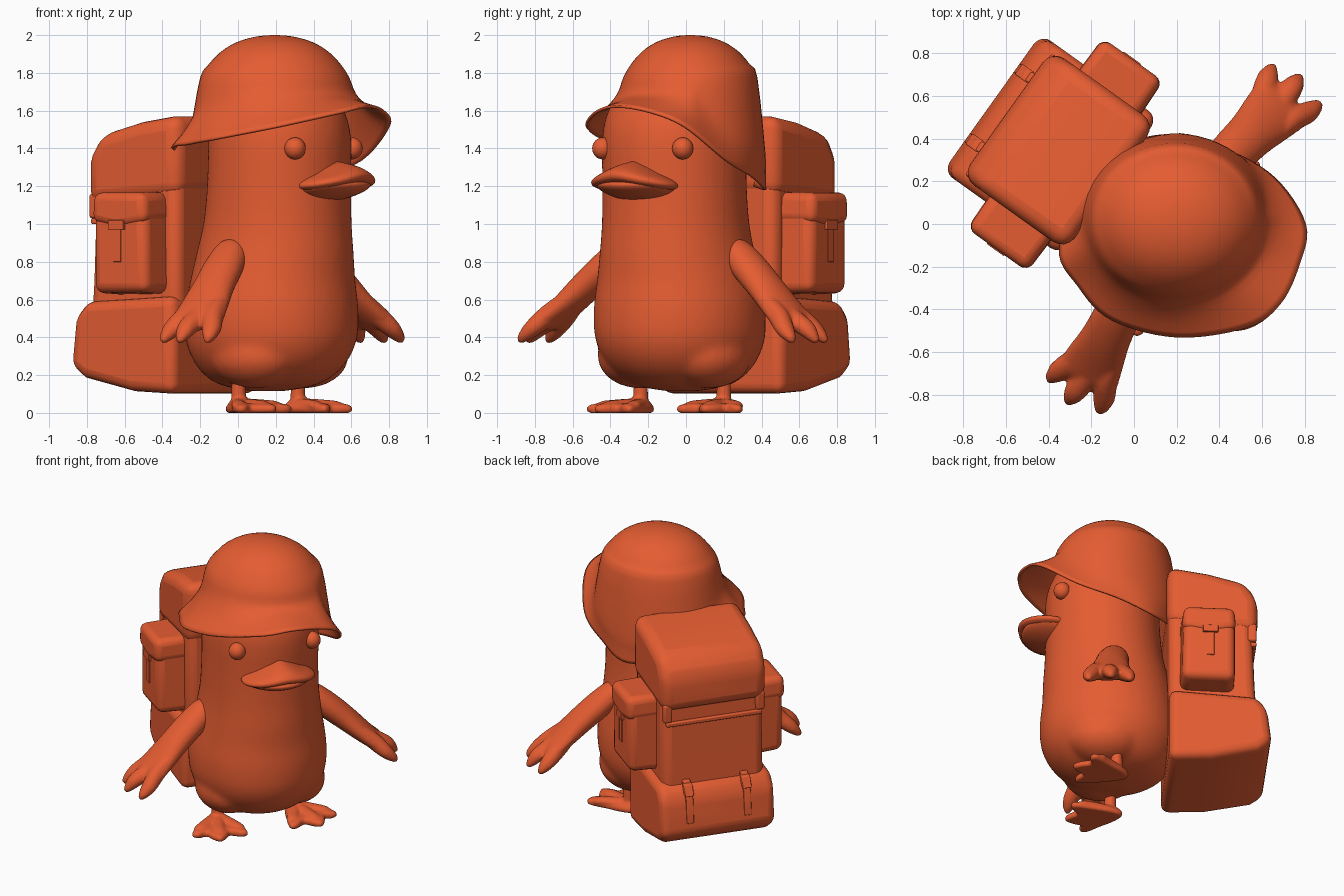
import bpy, bmesh, math
from mathutils import Vector, Matrix

if "Cube" in bpy.data.objects:
    bpy.data.objects.remove(bpy.data.objects["Cube"])

# The figure is built facing -y, then turned and shifted into place
PLACE = Matrix.Translation((0.16, -0.02, 0)) @ Matrix.Rotation(math.radians(54.5), 4, 'Z')
ORANGE = bpy.data.materials.new("orange")
ORANGE.diffuse_color = (0.78, 0.108, 0.031, 1)
ORANGE.use_nodes = True
ORANGE.node_tree.nodes["Principled BSDF"].inputs["Base Color"].default_value = ORANGE.diffuse_color


def finish(name, bm, bevel=0.0, smooth=40, fuse=0.0):
    bmesh.ops.recalc_face_normals(bm, faces=bm.faces)
    me = bpy.data.meshes.new(name)
    bm.to_mesh(me)
    bm.free()
    ob = bpy.data.objects.new(name, me)
    bpy.context.collection.objects.link(ob)
    me.materials.append(ORANGE)
    ob.matrix_world = PLACE
    if bevel:
        m = ob.modifiers.new("bevel", 'BEVEL')
        m.width, m.segments, m.limit_method = bevel, 4, 'ANGLE'
        m.angle_limit = math.radians(25)
    if fuse:
        # Melt overlapping pieces into one soft skin
        m = ob.modifiers.new("fuse", 'REMESH')
        m.mode, m.voxel_size, m.use_smooth_shade = 'VOXEL', fuse, True
        m = ob.modifiers.new("soften", 'SMOOTH')
        m.factor, m.iterations = 0.5, 5
        return ob
    bpy.ops.object.select_all(action='DESELECT')
    ob.select_set(True)
    bpy.context.view_layer.objects.active = ob
    bpy.ops.object.shade_smooth_by_angle(angle=math.radians(smooth))
    return ob


def skin(bm, rings, caps=True):
    """Bridge closed rings of points."""
    loops = [[bm.verts.new(p) for p in r] for r in rings]
    n = len(loops[0])
    for a, b in zip(loops, loops[1:]):
        for i in range(n):
            j = (i + 1) % n
            bm.faces.new((a[i], a[j], b[j], b[i]))
    if caps:
        bm.faces.new(loops[0][::-1])
        bm.faces.new(loops[-1])


def spline(pts, steps, closed=False):
    """Catmull-Rom through points of any dimension."""
    out, n = [], len(pts)
    for i in range(n if closed else n - 1):
        p = [pts[(i + k) % n] if closed else pts[min(max(i + k, 0), n - 1)] for k in (-1, 0, 1, 2)]
        for s in range(steps):
            t = s / steps
            out.append([0.5 * (2 * b + (c - a) * t + (2 * a - 5 * b + 4 * c - d) * t * t
                               + (3 * b - a - 3 * c + d) * t ** 3) for a, b, c, d in zip(*p)])
    if not closed:
        out.append(list(pts[-1]))
    return out


def tube(bm, knots, steps=4, n=20):
    """Oval tube through (x, y, z, half width, half thickness)."""
    d = (Vector(knots[-1][:3]) - Vector(knots[0][:3])).normalized()
    side = d.cross((0, 0, 1)).normalized()
    up = side.cross(d)
    skin(bm, [[Vector(p[:3]) + side * p[3] * math.cos(a) + up * p[4] * math.sin(a)
               for a in (math.tau * i / n for i in range(n))] for p in spline(knots, steps)])


def ball(bm, centre, size, blunt=1.0):
    verts = bmesh.ops.create_uvsphere(bm, u_segments=32, v_segments=16, radius=1)['verts']
    for v in verts:
        r = max(math.hypot(v.co.x, v.co.y), 1e-6)
        k = r ** (blunt - 1) if r > 1e-4 else 0
        v.co = (centre[0] + v.co.x * k * size[0], centre[1] + v.co.y * k * size[1], centre[2] + v.co.z * size[2])
    return verts


def block(name, profile, x0, x1, bevel, taper=1.0):
    """Side profile of (y, z) pulled from x0 to x1, the outer end scaled by taper."""
    bm = bmesh.new()
    cy = sum(p[0] for p in profile) / len(profile)
    cz = sum(p[1] for p in profile) / len(profile)
    skin(bm, [[(x, cy + (y - cy) * k, cz + (z - cz) * k) for y, z in profile]
              for x, k in ((x0, 1), (x1, taper))])
    return finish(name, bm, bevel)


def box(y0, y1, z0, z1):
    return [(y0, z0), (y1, z0), (y1, z1), (y0, z1)]


# Body and head with hips: z, y centre, half width, half depth
bm = bmesh.new()
body = [(.115, 0, .08, .08), (.14, 0, .22, .23), (.19, -.005, .32, .335), (.28, -.015, .40, .415),
        (.4, -.02, .445, .46), (.55, -.025, .45, .46), (.7, -.03, .43, .44), (.85, -.045, .405, .42),
        (1.0, -.06, .388, .395), (1.2, -.07, .383, .38), (1.45, -.075, .383, .375),
        (1.6, -.06, .36, .35), (1.75, -.04, .27, .27), (1.82, -.03, .12, .12)]
skin(bm, [[(rx * math.cos(a), yc + ry * math.sin(a), z) for a in (math.tau * i / 48 for i in range(48))]
          for z, yc, rx, ry in spline(body, 3)])
for s in (-1, 1):
    ball(bm, (s * .225, -.07, .30), (.21, .25, .17))
finish("body", bm, fuse=.022)

# Legs, feet, arms, eyes on both sides
for s, tag in ((-1, "right"), (1, "left")):
    bm = bmesh.new()
    bmesh.ops.create_cone(bm, cap_ends=True, segments=16, radius1=.042, radius2=.036, depth=.22,
                          matrix=Matrix.Translation((s * .27, 0, .14)))
    # Webbed foot: scalloped outline swelling in the middle, with three low toes
    outline = spline([(.27, .085), (.335, .03), (.40, -.08), (.47, -.20), (.435, -.235), (.375, -.215),
                      (.34, -.27), (.29, -.315), (.245, -.275), (.21, -.22), (.135, -.25), (.09, -.225),
                      (.14, -.10), (.205, .03)], 3, closed=True)
    skin(bm, [[(s * (.27 + (x - .27) * k), -.1 + (y + .1) * k, z) for x, y in outline]
              for k, z in ((.92, 0), (1, .01), (1, .03), (.93, .043), (.7, .05))])
    for x, y in ((.11, -.22), (.29, -.295), (.45, -.205)):
        mx, my = .27 + (x - .27) * .6, .01 + (y - .01) * .6
        tube(bm, [(s * .27, .065, .036, .02, .012), (s * .27, .01, .042, .05, .035),
                  (s * mx, my, .042, .042, .027), (s * (mx + x) / 2, (my + y) / 2, .036, .04, .024),
                  (s * x, y, .025, .012, .01)], n=14)
    # Turn the toes outwards
    turn = (Matrix.Translation((s * .27, 0, 0)) @ Matrix.Rotation(s * math.radians(12), 4, 'Z')
            @ Matrix.Diagonal((.97, .97, 1, 1)) @ Matrix.Translation((-s * .27, 0, 0)))
    bm.transform(turn)
    finish(tag + "_leg_and_foot", bm, fuse=.009)

    # Arm widening into a palm with three short fingers
    bm = bmesh.new()
    tube(bm, [(s * .33, -.02, .89, .03, .03), (s * .36, -.025, .86, .085, .075),
              (s * .46, -.04, .775, .108, .085), (s * .58, -.06, .67, .116, .08),
              (s * .70, -.08, .56, .138, .066), (s * .78, -.092, .49, .15, .052),
              (s * .815, -.094, .46, .125, .03), (s * .825, -.094, .45, .09, .01)], n=24)
    for y0, y1, x1 in ((-.005, .04, .91), (-.09, -.09, .945), (-.175, -.235, .895)):
        tube(bm, [(s * .62, y0 * .8 - .016, .63, .03, .03), (s * .74, y0, .525, .054, .054),
                  (s * (x1 - .075), (y0 + y1 * 2) / 3, .447, .053, .047),
                  (s * (x1 - .02), y1, .395, .03, .028), (s * x1, y1, .374, .01, .01)], n=14)
    finish(tag + "_arm", bm, fuse=.011)

    bm = bmesh.new()
    ball(bm, (s * .26, -.36, 1.4), (.056, .056, .058))
    finish(tag + "_eye", bm)

# Bill: humped, upturned upper half and thinner lower half
bm = bmesh.new()
for v in ball(bm, (0, -.43, 1.215), (.248, .2, .042), .6):
    x, f = v.co.x, max(0, min(1, (v.co.y + .63) / .3))
    hump = math.exp(-(x / .11) ** 2)
    v.co.z += .025 * (1 - f) + hump * (.02 + .075 * f if v.co.z > 1.215 else .015) - .02 * (x / .25) ** 2
finish("upper_bill", bm, smooth=70)
bm = bmesh.new()
for v in ball(bm, (0, -.415, 1.165), (.225, .195, .045), .8):
    v.co.z += .025 * (v.co.x / .22) ** 2 + .04 * max(0, -.4 - v.co.y) / .2
finish("lower_bill", bm, smooth=70)

# Helmet: crown profile flowing into an uneven, tilted rim
rim = [(.02, -.635, 1.63), (.22, -.60, 1.60), (.39, -.515, 1.52), (.485, -.27, 1.34), (.46, 0, 1.25),
       (.365, .25, 1.18), (.04, .42, 1.25), (-.36, .37, 1.40), (-.47, .18, 1.43), (-.505, -.04, 1.46),
       (-.39, -.335, 1.52), (-.16, -.575, 1.595)]
crown = [(.015, 2.0), (.1, 1.992), (.2, 1.963), (.285, 1.912), (.35, 1.845), (.395, 1.775)]
CX, CY = .055, -.003
columns = []
for x, y, z in spline(rim, 6, closed=True):
    r = Vector((x - CX, y - CY))
    d, R = r.normalized(), r.length
    k = 1 - .1 * (.814 * d.x + .58 * d.y) ** 2
    zb = min(1.69, z + .2)
    rb = .43 * k + .01 * min(1, (1.69 - zb) / .2)
    prof = spline([(q * k, h) for q, h in crown]
                  + [(rb, zb), (rb + (R - rb) * .45, zb + (z - zb) * .55), (R, z)], 3)
    columns.append([(d.x * q + CX, d.y * q + CY, h) for q, h in prof])
bm = bmesh.new()
skin(bm, list(zip(*columns)), caps=False)
bmesh.ops.holes_fill(bm, edges=[e for e in bm.edges if e.is_boundary and e.verts[0].co.z > 1.95], sides=0)
hat = finish("helmet", bm, smooth=75)
sol = hat.modifiers.new("thickness", 'SOLIDIFY')
sol.thickness, sol.offset = .015, -1

# Backpack: lower bag, main bag, lid
block("lower_bag", [(.34, .10), (.62, .115), (.93, .185), (1.02, .25), (.99, .50), (.92, .59), (.34, .62)],
      -.395, .395, .055)
block("main_bag", [(.34, .4), (.93, .4), (.91, .7), (.89, 1.25), (.34, 1.3)], -.35, .35, .06)
block("bag_lid", [(.33, 1.15), (.93, 1.10), (.93, 1.35), (.85, 1.475), (.6, 1.54), (.33, 1.58)],
      -.365, .365, .075)
block("lid_strap", box(.88, .92, 1.0, 1.03), -.33, .33, .008)
for s, tag in ((-1, "right"), (1, "left")):
    # Lid corner tabs and straps over the lower bag
    block(tag + "_lid_tab", box(.86, .92, 1.03, 1.16), s * .32 - .03, s * .32 + .03, .015)
    block(tag + "_bag_strap", [(.95, .33), (1.014, .33), (1.0, .5), (.94, .61), (.9, .61)],
          s * .2 - .025, s * .2 + .025, .006)
    block(tag + "_bag_buckle", [(.95, .52), (1.005, .52), (.97, .59), (.93, .60)],
          s * .2 - .03, s * .2 + .03, .006)
    # Side pocket with flap, strap and clasp
    block(tag + "_pocket", [(.41, .63), (.77, .625), (.77, 1.1), (.42, 1.1)], s * .3, s * .535, .05, .96)
    block(tag + "_pocket_flap", [(.41, 1.01), (.60, .975), (.775, 1.01), (.765, 1.17), (.42, 1.17)],
          s * .3, s * .548, .045, .97)
    block(tag + "_pocket_strap", box(.575, .625, .80, 1.0), s * .5, s * .541, .003)
    block(tag + "_pocket_clasp", box(.55, .65, .97, 1.02), s * .5, s * .553, .004)
